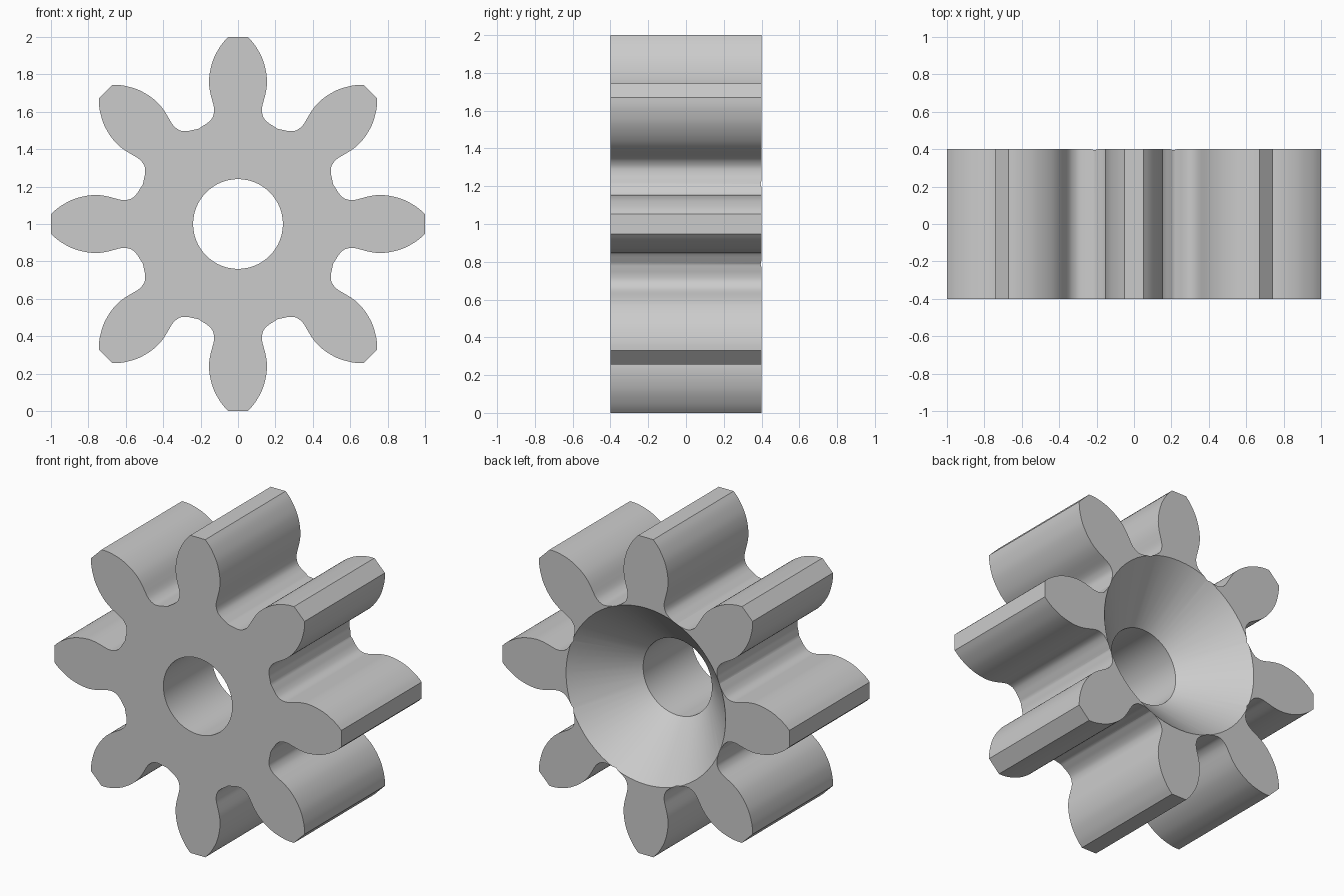
import bpy, bmesh, math
from mathutils import Vector, Matrix

cube = bpy.data.objects.get("Cube")
if cube:
    bpy.data.objects.remove(cube, do_unlink=True)

TEETH, HALF_DEPTH = 8, 0.4
BORE_R, CONE_R = 0.24, 0.556
PITCH = 2 * math.pi / TEETH

# one material
grey = bpy.data.materials.new("plain grey")
grey.use_nodes = True
colour = (0.6, 0.6, 0.6, 1)
grey.diffuse_color = colour
grey.node_tree.nodes["Principled BSDF"].inputs["Base Color"].default_value = colour


def make_object(name, bm):
    bmesh.ops.recalc_face_normals(bm, faces=bm.faces)
    mesh = bpy.data.meshes.new(name)
    bm.to_mesh(mesh)
    bm.free()
    mesh.materials.append(grey)
    obj = bpy.data.objects.new(name, mesh)
    bpy.context.collection.objects.link(obj)
    obj.location.z = 1
    return obj


def smooth_path(points, steps=3):
    """Catmull-Rom curve through the points."""
    pts = [2 * points[0] - points[1]] + points + [2 * points[-1] - points[-2]]
    path = []
    for a, b, c, d in zip(pts, pts[1:], pts[2:], pts[3:]):
        for i in range(steps):
            t = i / steps
            path.append(0.5 * (2 * b + (c - a) * t + (2 * a - 5 * b + 4 * c - d) * t**2
                               + (3 * b - a - 3 * c + d) * t**3))
    return path + [points[-1]]


# half a tooth from the tip corner to the middle of the root (half width, radius)
flank = [(0.052, 1.0), (0.08, 0.97), (0.104, 0.935), (0.128, 0.89), (0.143, 0.845),
         (0.152, 0.80), (0.155, 0.755), (0.15, 0.71), (0.139, 0.665), (0.13, 0.63),
         (0.128, 0.6), (0.138, 0.566), (0.161, 0.542), (0.185, 0.526)]
root = 0.551 * Vector((math.sin(PITCH / 2), math.cos(PITCH / 2)))
right_side = smooth_path([Vector(p) for p in flank] + [root])
left_side = [Vector((-p.x, p.y)) for p in reversed(right_side[:-1])]
tooth = left_side + right_side

# gear body: repeat the tooth round the axis and extrude it along y
bm = bmesh.new()
verts = []
for k in range(TEETH):
    turn = Matrix.Rotation(-k * PITCH, 2)
    for p in tooth:
        q = turn @ p
        verts.append(bm.verts.new((q.x, -HALF_DEPTH, q.y)))
face = bm.faces.new(verts)
extruded = bmesh.ops.extrude_face_region(bm, geom=[face], use_keep_orig=True)
back = [v for v in extruded["geom"] if isinstance(v, bmesh.types.BMVert)]
bmesh.ops.translate(bm, verts=back, vec=(0, 2 * HALF_DEPTH, 0))
gear = make_object("gear", bm)

# cutter: lathed bore with a 45 degree countersink at the back
over = 0.1
flare = CONE_R - BORE_R
sections = [(BORE_R, -HALF_DEPTH - over), (BORE_R, HALF_DEPTH - flare),
            (CONE_R + over, HALF_DEPTH + over)]
SIDES = 64
bm = bmesh.new()
rings = []
for r, y in sections:
    rings.append([bm.verts.new((r * math.cos(2 * math.pi * i / SIDES), y,
                                r * math.sin(2 * math.pi * i / SIDES))) for i in range(SIDES)])
for lower, upper in zip(rings, rings[1:]):
    for i in range(SIDES):
        j = (i + 1) % SIDES
        bm.faces.new((lower[i], lower[j], upper[j], upper[i]))
bm.faces.new(rings[0])
bm.faces.new(rings[-1])
cutter = make_object("bore_cutter", bm)
cutter.hide_render = True

# cut the bore, then drop the cutter
cut = gear.modifiers.new("bore", "BOOLEAN")
cut.operation = "DIFFERENCE"
cut.solver = "EXACT"
cut.object = cutter
bpy.ops.object.select_all(action="DESELECT")
gear.select_set(True)
bpy.context.view_layer.objects.active = gear
bpy.ops.object.modifier_apply(modifier=cut.name)
bpy.data.objects.remove(cutter, do_unlink=True)
bpy.ops.object.shade_smooth_by_angle(angle=math.radians(30))
